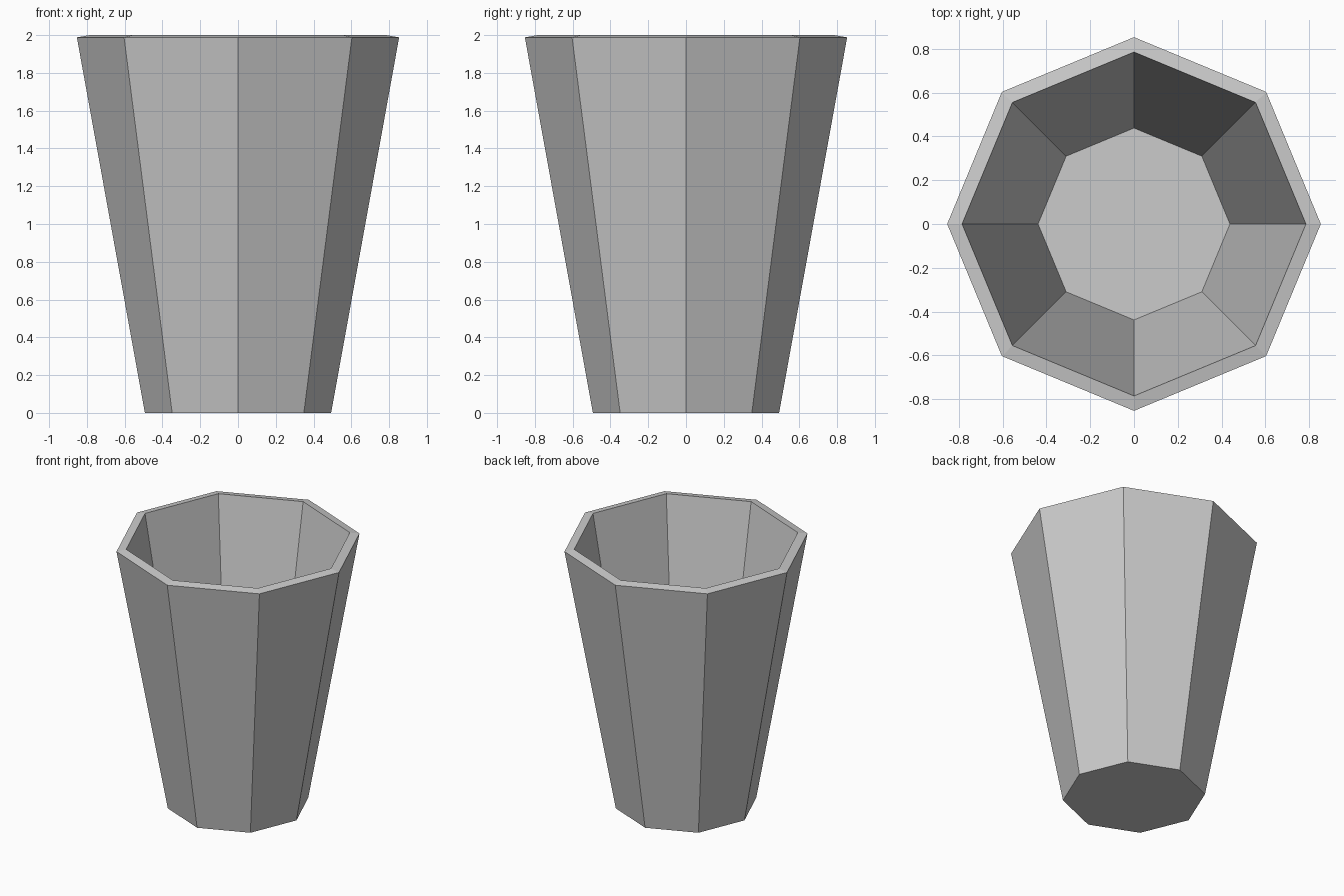
import bpy, bmesh
from math import cos, sin, pi

if "Cube" in bpy.data.objects:
    bpy.data.objects.remove(bpy.data.objects["Cube"])

SIDES = 8
# (radius, height): outer foot, outer lip, inner lip, inner floor
profile = [(0.493, 0.0), (0.853, 1.988), (0.785, 2.0), (0.438, 0.06)]

bm = bmesh.new()
rings = [[bm.verts.new((r * cos(2 * pi * i / SIDES), r * sin(2 * pi * i / SIDES), z))
          for i in range(SIDES)] for r, z in profile]

# Outer wall, rim and inner wall
for a, b in zip(rings, rings[1:]):
    for i in range(SIDES):
        j = (i + 1) % SIDES
        bm.faces.new((a[i], a[j], b[j], b[i]))

# Underside and inner floor
bm.faces.new(rings[0][::-1])
bm.faces.new(rings[-1])
bmesh.ops.recalc_face_normals(bm, faces=bm.faces)

mesh = bpy.data.meshes.new("cup")
bm.to_mesh(mesh)
bm.free()
bpy.context.collection.objects.link(bpy.data.objects.new("cup", mesh))
